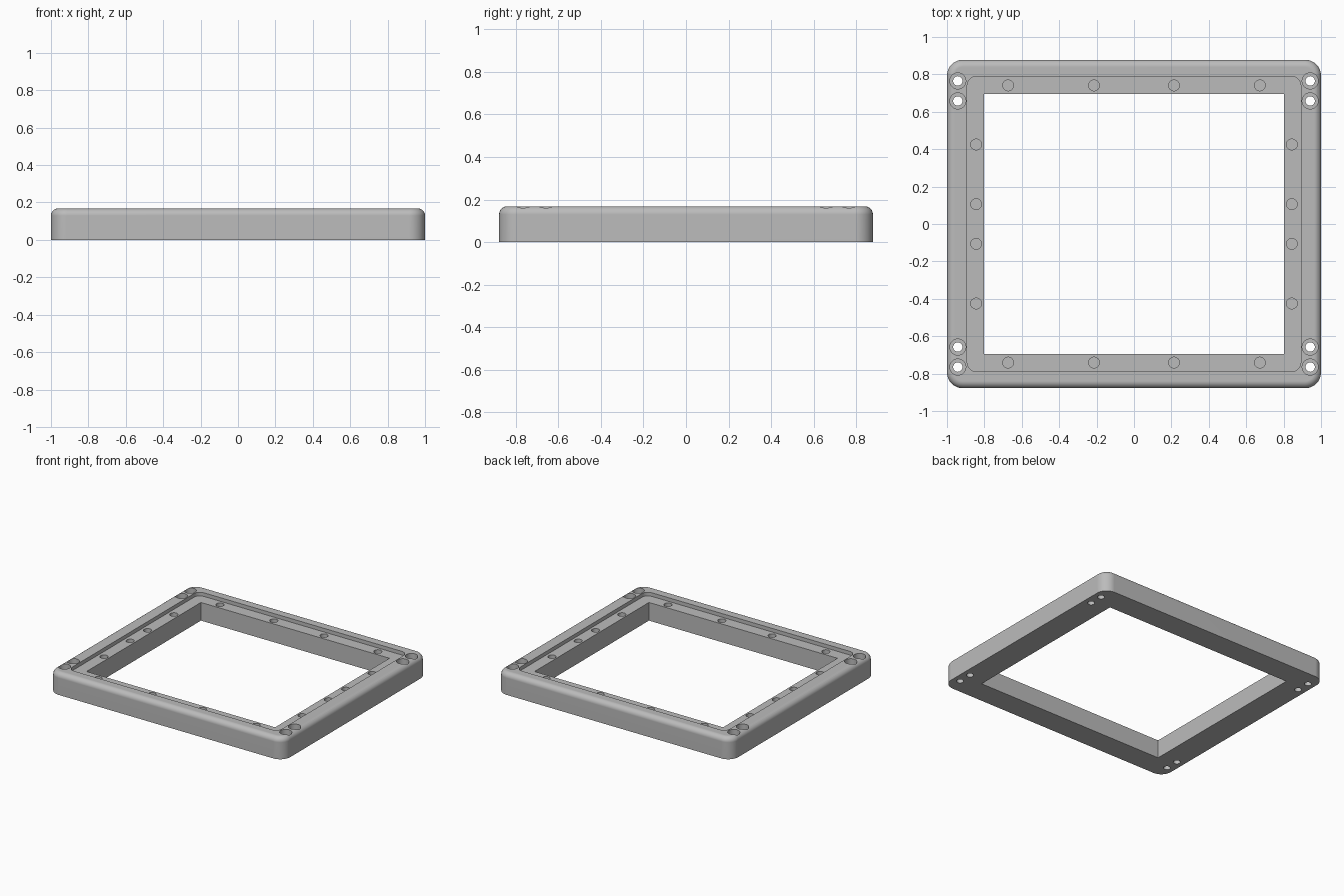
import bpy
import bmesh
import math

if "Cube" in bpy.data.objects:
    bpy.data.objects.remove(bpy.data.objects["Cube"], do_unlink=True)

HEIGHT = 0.168
LEDGE = 0.14       # height of the recessed ledge
SEAT = 0.11        # floor of the corner counterbores
BLIND = 0.085      # floor of the ledge holes

grey = bpy.data.materials.new("grey metal")
grey.use_nodes = True
colour = (0.5, 0.5, 0.5, 1)
grey.diffuse_color = colour
grey.node_tree.nodes["Principled BSDF"].inputs["Base Color"].default_value = colour


def to_object(name, bm):
    bmesh.ops.recalc_face_normals(bm, faces=bm.faces[:])
    mesh = bpy.data.meshes.new(name)
    bm.to_mesh(mesh)
    bm.free()
    mesh.materials.append(grey)
    obj = bpy.data.objects.new(name, mesh)
    bpy.context.collection.objects.link(obj)
    return obj


def add_prism(bm, outline, z0, z1):
    """Extrude a closed outline and return its top face."""
    base = bm.faces.new([bm.verts.new((x, y, z0)) for x, y in outline])
    made = bmesh.ops.extrude_face_region(bm, geom=[base], use_keep_orig=True)["geom"]
    for item in made:
        if isinstance(item, bmesh.types.BMVert):
            item.co.z = z1
    return next(f for f in made if isinstance(f, bmesh.types.BMFace))


def arc(cx, cy, r, start, sweep, steps):
    angles = [start + sweep * i / steps for i in range(steps + 1)]
    return [(cx + r * math.cos(a), cy + r * math.sin(a)) for a in angles]


def rounded_rect(hx, hy, r):
    pts = []
    for i, (sx, sy) in enumerate([(1, 1), (-1, 1), (-1, -1), (1, -1)]):
        pts += arc(sx * (hx - r), sy * (hy - r), r, i * math.pi / 2, math.pi / 2, 8)
    return pts


def rect_prism(name, hx, hy, z0, z1, r=0, fillet=0):
    bm = bmesh.new()
    outline = rounded_rect(hx, hy, r) if r else [(hx, hy), (-hx, hy), (-hx, -hy), (hx, -hy)]
    top = add_prism(bm, outline, z0, z1)
    if fillet:
        bmesh.ops.bevel(bm, geom=list(top.edges), offset=fillet, segments=6,
                        profile=0.5, affect='EDGES')
    return to_object(name, bm)


def drills(name, spots, r, z0, z1):
    """One cutter with a cylinder at every mirrored spot."""
    bm = bmesh.new()
    for x, y in spots:
        for sx in (1, -1):
            for sy in (1, -1):
                add_prism(bm, arc(sx * x, sy * y, r, 0, 2 * math.pi, 32)[:-1], z0, z1)
    return to_object(name, bm)


# Frame body with rounded corners and a filleted top rim
frame = rect_prism("frame", 1.0, 0.878, 0, HEIGHT, r=0.085, fillet=0.038)

# Ledge, window opening, bolt holes and blind ledge holes
corner_spots = [(0.942, 0.765), (0.942, 0.658)]
ledge_spots = [(0.673, 0.741), (0.214, 0.741), (0.844, 0.425), (0.844, 0.106)]
cutters = [
    rect_prism("ledge_cutter", 0.892, 0.789, LEDGE, 0.3, r=0.05),
    rect_prism("opening_cutter", 0.803, 0.696, -0.1, 0.3),
    drills("counterbore_cutter", corner_spots, 0.043, SEAT, 0.3),
    drills("bolt_hole_cutter", corner_spots, 0.025, -0.1, 0.3),
    drills("ledge_hole_cutter", ledge_spots, 0.029, BLIND, 0.3),
]

bpy.ops.object.select_all(action='DESELECT')
frame.select_set(True)
bpy.context.view_layer.objects.active = frame
for cutter in cutters:
    cutter.hide_render = True
    mod = frame.modifiers.new(cutter.name, 'BOOLEAN')
    mod.operation = 'DIFFERENCE'
    mod.solver = 'EXACT'
    mod.object = cutter
    bpy.ops.object.modifier_apply(modifier=mod.name)
    bpy.data.objects.remove(cutter, do_unlink=True)

# Smooth fillets and holes, keep flat faces flat
bpy.ops.object.shade_smooth_by_angle(angle=math.radians(30))
weighted = frame.modifiers.new("weighted normals", 'WEIGHTED_NORMAL')
weighted.keep_sharp = True
bpy.ops.object.modifier_apply(modifier=weighted.name)
